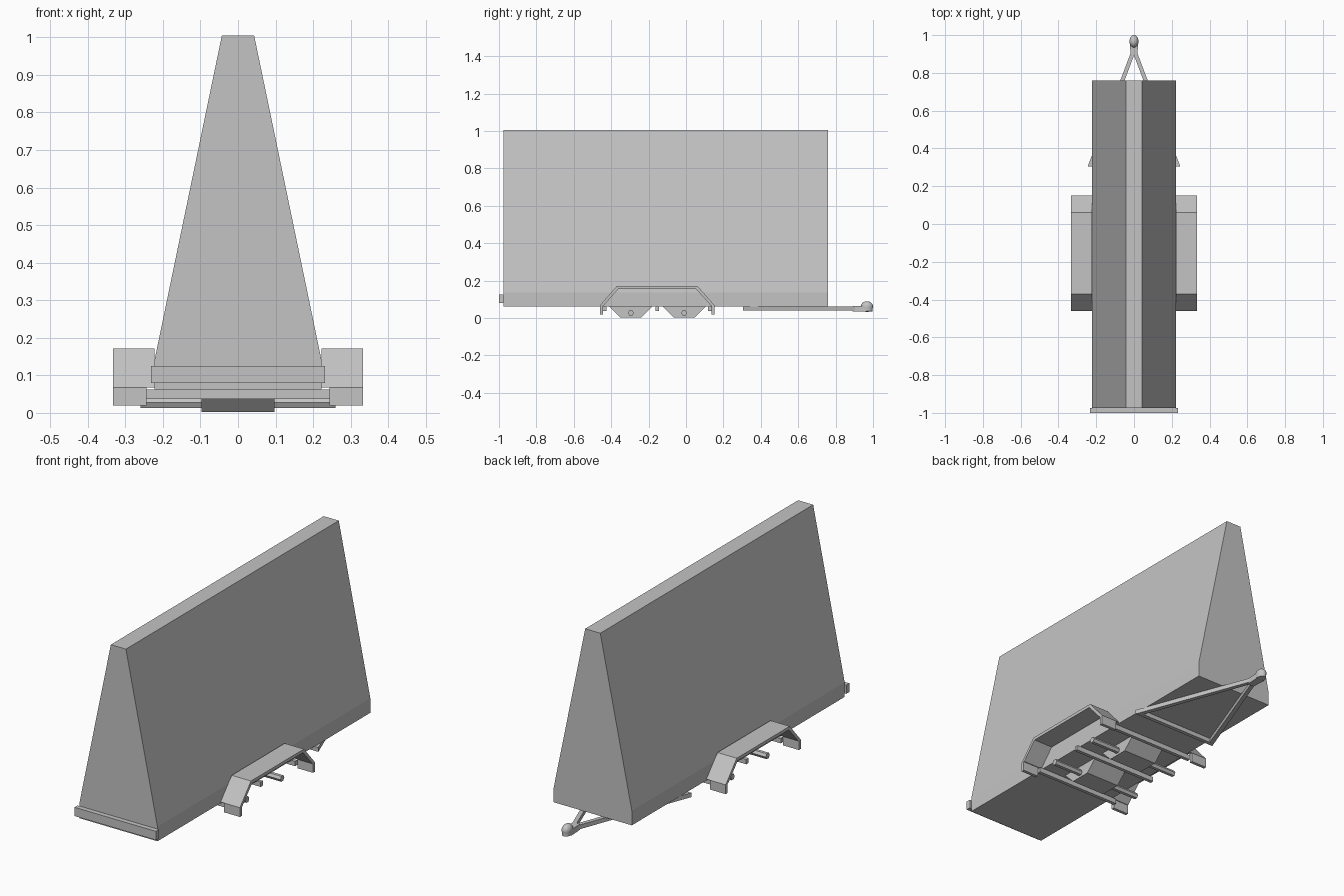
import bpy, bmesh, math
from mathutils import Vector

cube = bpy.data.objects.get("Cube")
if cube:
    bpy.data.objects.remove(cube)

GREY = (0.55, 0.55, 0.55, 1)
mat = bpy.data.materials.new("light_grey")
mat.use_nodes = True
mat.diffuse_color = GREY
mat.node_tree.nodes["Principled BSDF"].inputs["Base Color"].default_value = GREY


def finish(name, bm):
    bmesh.ops.recalc_face_normals(bm, faces=bm.faces)
    me = bpy.data.meshes.new(name)
    bm.to_mesh(me)
    bm.free()
    me.materials.append(mat)
    ob = bpy.data.objects.new(name, me)
    bpy.context.collection.objects.link(ob)
    return ob


def prism(name, points, shift):
    """Closed outline of 3D points swept along a vector."""
    bm = bmesh.new()
    face = bm.faces.new([bm.verts.new(p) for p in points])
    ext = bmesh.ops.extrude_face_region(bm, geom=[face], use_keep_orig=True)
    verts = [v for v in ext["geom"] if isinstance(v, bmesh.types.BMVert)]
    bmesh.ops.translate(bm, verts=verts, vec=Vector(shift))
    return finish(name, bm)


def box(name, x0, x1, y0, y1, z0, z1):
    base = [(x0, y0, z0), (x1, y0, z0), (x1, y1, z0), (x0, y1, z0)]
    return prism(name, base, (0, 0, z1 - z0))


# Tapered body, with a short upright skirt at the bottom
half = [(0.223, 0.062), (0.223, 0.137), (0.043, 1.005)]
outline = half + [(-x, z) for x, z in reversed(half)]
prism("body", [(x, -0.975, z) for x, z in outline], (0, 1.735, 0))
box("bumper", -0.232, 0.232, -1.0, -0.975, 0.08, 0.125)

# Mudguards: bent strip with a narrower flap at each end
arch = [(-0.46, 0.068), (-0.37, 0.171), (0.062, 0.171), (0.152, 0.068),
        (0.132, 0.068), (0.054, 0.155), (-0.362, 0.155), (-0.44, 0.068)]
for side, s in (("left", 1), ("right", -1)):
    prism(side + "_mudguard", [(s * 0.223, y, z) for y, z in arch], (s * 0.11, 0, 0))
    for end, y in (("front", -0.46), ("rear", 0.136)):
        box(f"{side}_{end}_flap", s * 0.243, s * 0.333, y, y + 0.016, 0.02, 0.068)

# Cross beams under the floor
for label, y in (("front", -0.444), ("middle", -0.162), ("rear", 0.118)):
    box(label + "_cross_beam", -0.243, 0.243, y, y + 0.018, 0.037, 0.062)

# Axle housings with six-sided axles
for label, y in (("front", -0.295), ("rear", -0.01)):
    sec = [(-0.115, 0.062), (-0.055, 0.002), (0.055, 0.002), (0.115, 0.062)]
    prism(label + "_axle_housing", [(-0.097, y + a, z) for a, z in sec], (0.194, 0, 0))
    hexagon = [(-0.26, y + 0.016 * math.cos(k * math.pi / 3),
                0.027 + 0.016 * math.sin(k * math.pi / 3)) for k in range(6)]
    prism(label + "_axle", hexagon, (0.52, 0, 0))

# A-frame drawbar
box("drawbar_cross_beam", -0.225, 0.225, 0.305, 0.325, 0.04, 0.062)
for side, s in (("left", 1), ("right", -1)):
    pts = [(0.245, 0.305), (0.22, 0.305), (-0.01, 0.92), (0.012, 0.92)]
    prism(side + "_drawbar", [(s * x, y, 0.04) for x, y in pts], (0, 0, 0.022))

# Coupler: tapered neck and domed head
neck = [(-0.018, 0.89), (0.018, 0.89), (0.022, 0.965), (-0.022, 0.965)]
prism("coupler_neck", [(x, y, 0.034) for x, y in neck], (0, 0, 0.03))
bm = bmesh.new()
bmesh.ops.create_uvsphere(bm, u_segments=20, v_segments=12, radius=1)
for v in bm.verts:
    if v.co.z < 0:
        v.co.z *= 0.9
        r = math.hypot(v.co.x, v.co.y)
        if r > 0.4:
            v.co.x, v.co.y = v.co.x / r * 0.95, v.co.y / r * 0.95
    v.co = Vector((v.co.x * 0.024, 0.967 + v.co.y * 0.033, 0.06 + v.co.z * 0.03))
head = finish("coupler_head", bm)
bpy.context.view_layer.objects.active = head
head.select_set(True)
bpy.ops.object.shade_smooth_by_angle(angle=math.radians(35))
head.select_set(False)
